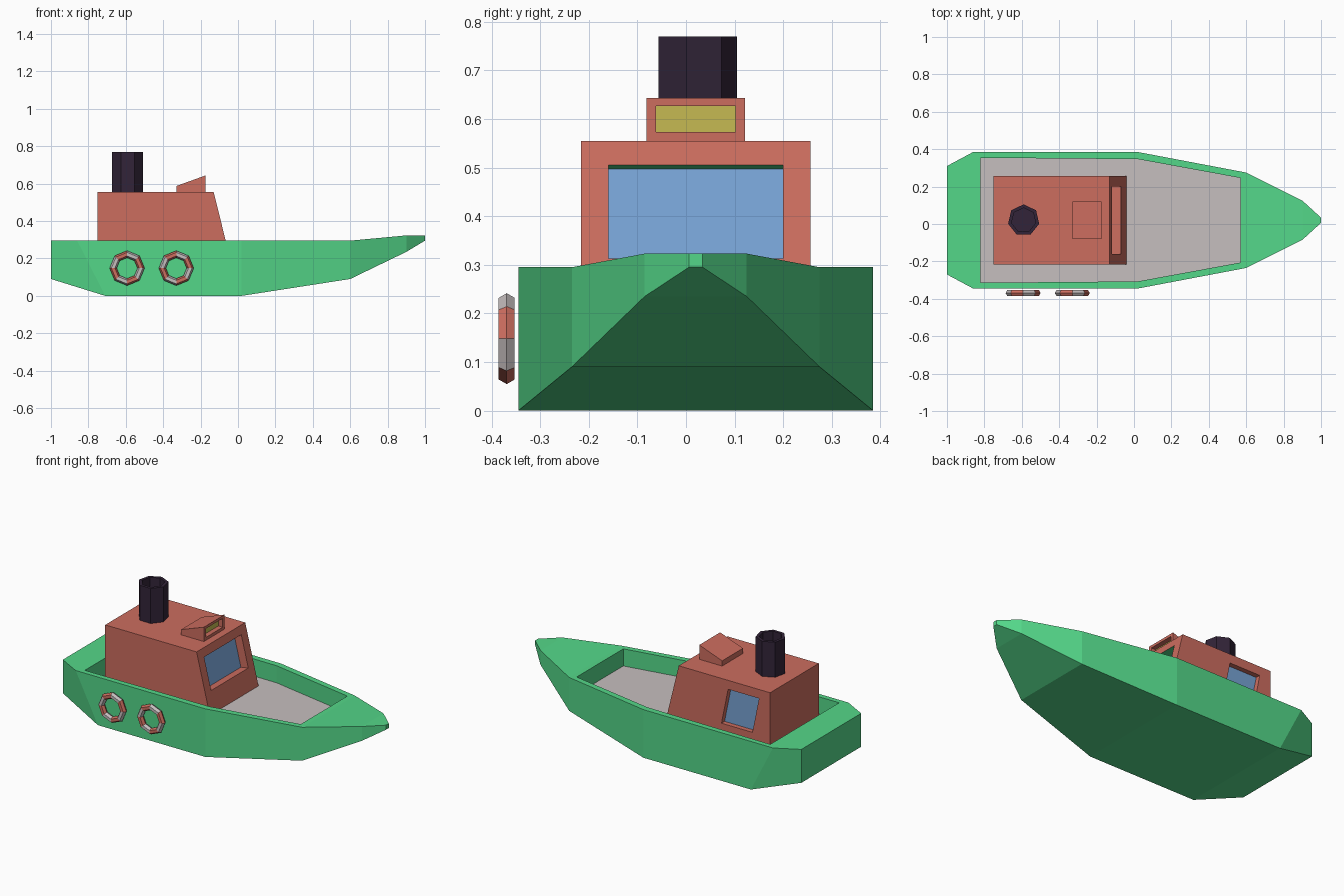
import bpy, bmesh, math
from mathutils import Vector

if "Cube" in bpy.data.objects:
    bpy.data.objects.remove(bpy.data.objects["Cube"])

CENTRE_Y = 0.02


def material(name, r, g, b):
    """Flat colour from 0-255 display values, stored as linear."""
    lin = [((c / 255 + 0.055) / 1.055) ** 2.4 for c in (r, g, b)] + [1]
    m = bpy.data.materials.new(name)
    m.use_nodes = True
    m.diffuse_color = lin
    m.node_tree.nodes["Principled BSDF"].inputs["Base Color"].default_value = lin
    return m


green = material("hull green", 84, 215, 137)
red = material("cabin red", 204, 109, 95)
grey = material("light grey", 198, 191, 191)
black = material("funnel black", 50, 36, 56)
blue = material("glass blue", 119, 163, 212)
yellow = material("lamp yellow", 198, 186, 82)


def finish(name, bm, mats, location=(0, CENTRE_Y, 0)):
    bmesh.ops.recalc_face_normals(bm, faces=bm.faces)
    me = bpy.data.meshes.new(name)
    bm.to_mesh(me)
    bm.free()
    for m in mats:
        me.materials.append(m)
    ob = bpy.data.objects.new(name, me)
    ob.location = location
    bpy.context.collection.objects.link(ob)
    return ob


def face(bm, verts, mat=0):
    f = bm.faces.new(verts)
    f.material_index = mat


def recess(bm, outer, hole, shift, pane_mat, reveal_mats=(0, 0, 0, 0)):
    """Frame around a sunken pane; hole corners follow the outer corners."""
    rim = [bm.verts.new(p) for p in hole]
    pane = [bm.verts.new(Vector(p) + Vector(shift)) for p in hole]
    for i in range(4):
        j = (i + 1) % 4
        face(bm, (outer[i], outer[j], rim[j], rim[i]))
        face(bm, (rim[i], rim[j], pane[j], pane[i]), reveal_mats[i])
    face(bm, pane, pane_mat)


def pairs(bm, rows):
    """Mirrored left and right vertices from (x, half width, z)."""
    return [(bm.verts.new((x, w, z)), bm.verts.new((x, -w, z))) for x, w, z in rows]


# Hull: top x, bottom x, half width, bottom z, top z for each station
stations = [(-1, -1, 0.29, 0.09, 0.295), (-0.86, -0.71, 0.365, 0, 0.295),
            (0.02, 0.02, 0.365, 0, 0.295), (0.6, 0.6, 0.255, 0.09, 0.295),
            (0.9, 0.9, 0.105, 0.235, 0.323), (1, 1, 0.014, 0.295, 0.323)]
well = [(-0.82, 0.334), (0.02, 0.327), (0.57, 0.226)]
FLOOR = 0.19
bm = bmesh.new()
top = pairs(bm, [(xt, w, zt) for xt, xb, w, zb, zt in stations])
keel = pairs(bm, [(xb, w, zb) for xt, xb, w, zb, zt in stations])
rim = pairs(bm, [(x, w, 0.295) for x, w in well])
deck = pairs(bm, [(x, w, FLOOR) for x, w in well])
for i in range(len(stations) - 1):
    for s in (0, 1):
        face(bm, (top[i][s], top[i + 1][s], keel[i + 1][s], keel[i][s]))
    face(bm, (keel[i][0], keel[i + 1][0], keel[i + 1][1], keel[i][1]))
for i in (0, -1):
    face(bm, (top[i][0], top[i][1], keel[i][1], keel[i][0]))
# Gunwale, well walls and deck floor
face(bm, (top[0][0], top[0][1], top[1][1], rim[0][1], rim[0][0], top[1][0]))
face(bm, (top[3][0], top[3][1], rim[2][1], rim[2][0]))
for i in (3, 4):
    face(bm, (top[i][0], top[i + 1][0], top[i + 1][1], top[i][1]))
for i in (0, 1):
    for s in (0, 1):
        face(bm, (top[i + 1][s], top[i + 2][s], rim[i + 1][s], rim[i][s]))
        face(bm, (rim[i][s], rim[i + 1][s], deck[i + 1][s], deck[i][s]))
    face(bm, (deck[i][0], deck[i + 1][0], deck[i + 1][1], deck[i][1]), 1)
for i in (0, 2):
    face(bm, (rim[i][0], rim[i][1], deck[i][1], deck[i][0]))
finish("hull", bm, [green, grey])


def block(bm, profile, w):
    """Corners of a four-sided profile: back low, back high, front high, front low."""
    v = pairs(bm, [(x, w, z) for x, z in profile])
    for i in (0, 1, 3):
        j = (i + 1) % 4
        face(bm, (v[i][0], v[j][0], v[j][1], v[i][1]))
    face(bm, [p[1] for p in v])
    return v


# Cabin with a sloped windscreen and one window on its left side
ROOF = 0.555
bm = bmesh.new()
c = block(bm, [(-0.75, FLOOR), (-0.75, ROOF), (-0.13, ROOF), (-0.04, FLOOR)], 0.236)


def front_x(z):
    return -0.13 + (ROOF - z) * 0.09 / (ROOF - FLOOR)


lo, hi, w = 0.313, 0.505, 0.18
recess(bm, (c[2][0], c[2][1], c[3][1], c[3][0]),
       [(front_x(hi), w, hi), (front_x(hi), -w, hi),
        (front_x(lo), -w, lo), (front_x(lo), w, lo)],
       (-0.05, 0, -0.008), 1, (2, 0, 0, 0))
y = 0.236
recess(bm, [p[0] for p in c],
       [(-0.63, y, 0.28), (-0.675, y, 0.5), (-0.465, y, 0.5), (-0.42, y, 0.28)],
       (0, -0.03, 0), 1)
finish("cabin", bm, [red, blue, green])

# Roof lamp housing with a sunken lamp facing the bow
bm = bmesh.new()
c = block(bm, [(-0.33, ROOF), (-0.33, 0.587), (-0.175, 0.643), (-0.175, ROOF)], 0.101)
face(bm, [p[0] for p in c])
x, w, lo, hi = -0.175, 0.082, 0.573, 0.627
recess(bm, (c[2][0], c[2][1], c[3][1], c[3][0]),
       [(x, w, hi), (x, -w, hi), (x, -w, lo), (x, w, lo)], (-0.03, 0, 0), 1)
finish("roof_lamp", bm, [red, yellow])

# Seven-sided hollow funnel, revolved from a short profile
SIDES = 7
bm = bmesh.new()
rings = []
for r, z in [(0.085, 0.55), (0.085, 0.77), (0.066, 0.77), (0.066, 0.69)]:
    angles = [math.pi / 2 + math.tau * i / SIDES for i in range(SIDES)]
    rings.append([bm.verts.new((r * math.cos(a), r * math.sin(a), z)) for a in angles])
for a, b in zip(rings, rings[1:]):
    for i in range(SIDES):
        j = (i + 1) % SIDES
        face(bm, (a[i], a[j], b[j], b[i]))
face(bm, rings[0])
face(bm, rings[-1])
finish("funnel", bm, [black], (-0.59, CENTRE_Y, 0))


# Life rings: octagonal, six-sided in section, alternating colours
def life_ring(name, x):
    bm = bmesh.new()
    loops = []
    for i in range(8):
        a = math.tau * i / 8
        loop = []
        for k in range(6):
            b = math.tau * k / 6
            r = 0.0745 + 0.019 * math.cos(b)
            loop.append(bm.verts.new((r * math.cos(a), 0.019 * math.sin(b), r * math.sin(a))))
        loops.append(loop)
    for i in range(8):
        p, q = loops[i], loops[(i + 1) % 8]
        for k in range(6):
            n = (k + 1) % 6
            face(bm, (p[k], p[n], q[n], q[k]), i % 2)
    finish(name, bm, [red, grey], (x, -0.369, 0.148))


life_ring("rear_life_ring", -0.593)
life_ring("front_life_ring", -0.33)
